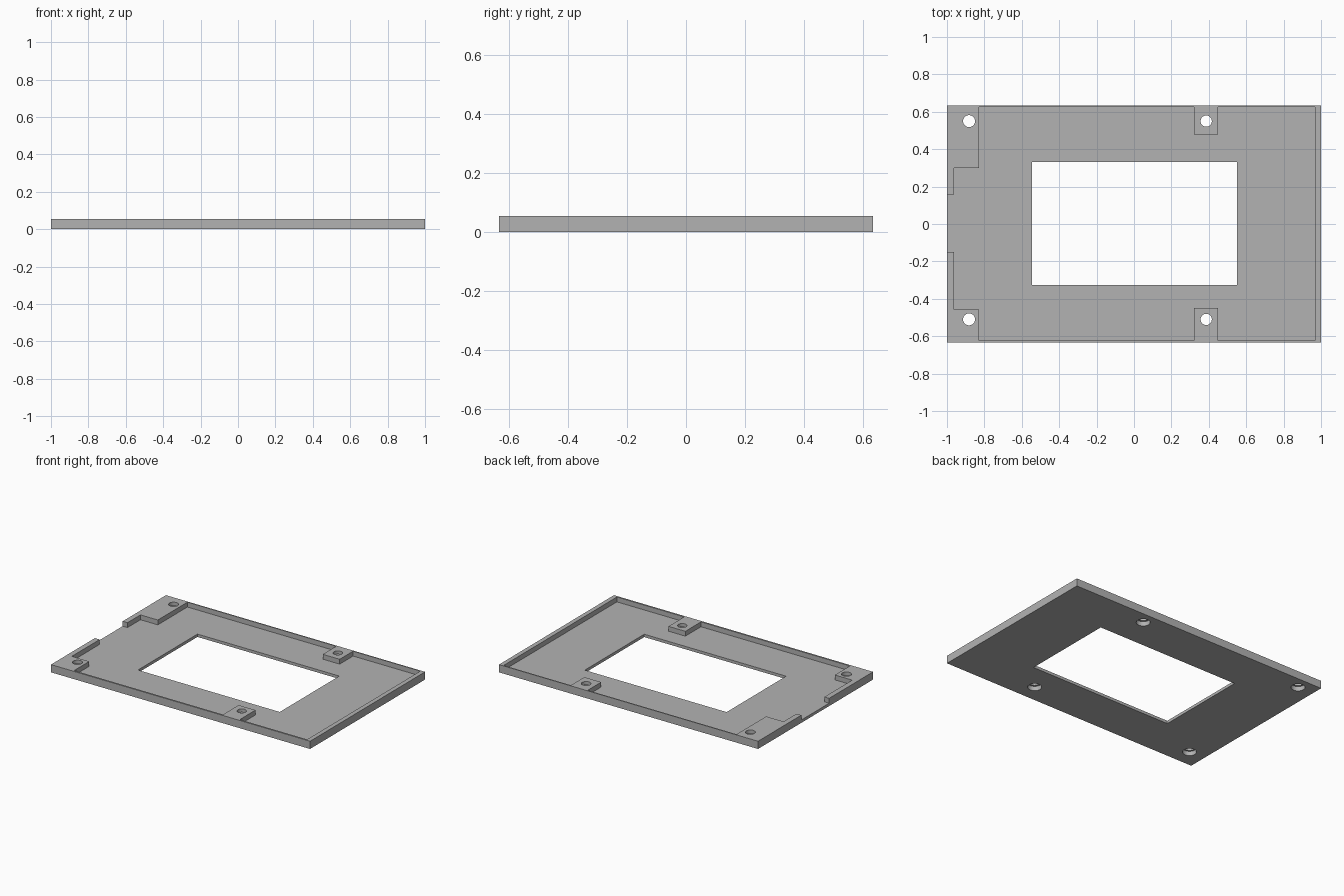
import bpy
import bmesh

if "Cube" in bpy.data.objects:
    bpy.data.objects.remove(bpy.data.objects["Cube"], do_unlink=True)

HEIGHT, FLOOR, BORE_TOP = 0.054, 0.02, 0.031
HALF_X, HALF_Y = 1.0, 0.634

grey = bpy.data.materials.new("plain grey")
grey.use_nodes = True
colour = (0.45, 0.45, 0.45, 1)
grey.diffuse_color = colour
grey.node_tree.nodes["Principled BSDF"].inputs["Base Color"].default_value = colour


def prism(name, outline, z0, z1):
    """Extrude a flat outline from z0 to z1."""
    bm = bmesh.new()
    base = bm.faces.new([bm.verts.new((x, y, z0)) for x, y in outline])
    top = bmesh.ops.extrude_face_region(bm, geom=[base])["geom"]
    verts = [v for v in top if isinstance(v, bmesh.types.BMVert)]
    bmesh.ops.translate(bm, verts=verts, vec=(0, 0, z1 - z0))
    bmesh.ops.recalc_face_normals(bm, faces=bm.faces)
    mesh = bpy.data.meshes.new(name)
    bm.to_mesh(mesh)
    bm.free()
    mesh.materials.append(grey)
    obj = bpy.data.objects.new(name, mesh)
    bpy.context.collection.objects.link(obj)
    return obj


def rectangle(x0, x1, y0, y1):
    return [(x0, y0), (x1, y0), (x1, y1), (x0, y1)]


def cylinder(name, x, y, radius, z0, z1):
    bpy.ops.mesh.primitive_cylinder_add(
        vertices=40, radius=radius, depth=z1 - z0, location=(x, y, (z0 + z1) / 2))
    obj = bpy.context.object
    obj.name = name
    obj.data.materials.append(grey)
    return obj


def cut(target, cutter):
    """Subtract the cutter from the target and remove the cutter."""
    cutter.hide_render = True
    mod = target.modifiers.new("cut", "BOOLEAN")
    mod.operation, mod.solver, mod.object = "DIFFERENCE", "EXACT", cutter
    bpy.context.view_layer.objects.active = target
    bpy.ops.object.modifier_apply(modifier=mod.name)
    bpy.data.objects.remove(cutter, do_unlink=True)


# Solid slab
frame = prism("bezel_frame", rectangle(-HALF_X, HALF_X, -HALF_Y, HALF_Y), 0, HEIGHT)

# Shallow tray that leaves the rim, corner blocks, side bosses and open left edge
BACK, FRONT, RIGHT = 0.626, -0.622, 0.969
BLOCK, LIP, BOSS0, BOSS1 = -0.829, -0.963, 0.32, 0.45
tray = [
    (-1.1, -0.15), (LIP, -0.15), (LIP, -0.457), (BLOCK, -0.457), (BLOCK, FRONT),
    (BOSS0, FRONT), (BOSS0, -0.45), (BOSS1, -0.45), (BOSS1, FRONT), (RIGHT, FRONT),
    (RIGHT, BACK), (BOSS1, BACK), (BOSS1, 0.478), (BOSS0, 0.478), (BOSS0, BACK),
    (BLOCK, BACK), (BLOCK, 0.30), (LIP, 0.30), (LIP, 0.157), (-1.1, 0.157),
]
cut(frame, prism("tray_cutter", tray, FLOOR, 0.2))

# Central window
cut(frame, prism("window_cutter", rectangle(-0.545, 0.55, -0.325, 0.331), -0.1, 0.2))

# Screw holes with wider bores on the underside
for x, radius in ((-0.882, 0.032), (0.386, 0.03)):
    for y in (-0.51, 0.55):
        cut(frame, cylinder("hole_cutter", x, y, radius, -0.1, 0.2))
        cut(frame, cylinder("bore_cutter", x, y, 0.044, -0.1, BORE_TOP))

# Smooth hole walls, sharp edges elsewhere
bpy.ops.object.select_all(action="DESELECT")
frame.select_set(True)
bpy.context.view_layer.objects.active = frame
bpy.ops.object.shade_smooth_by_angle()
